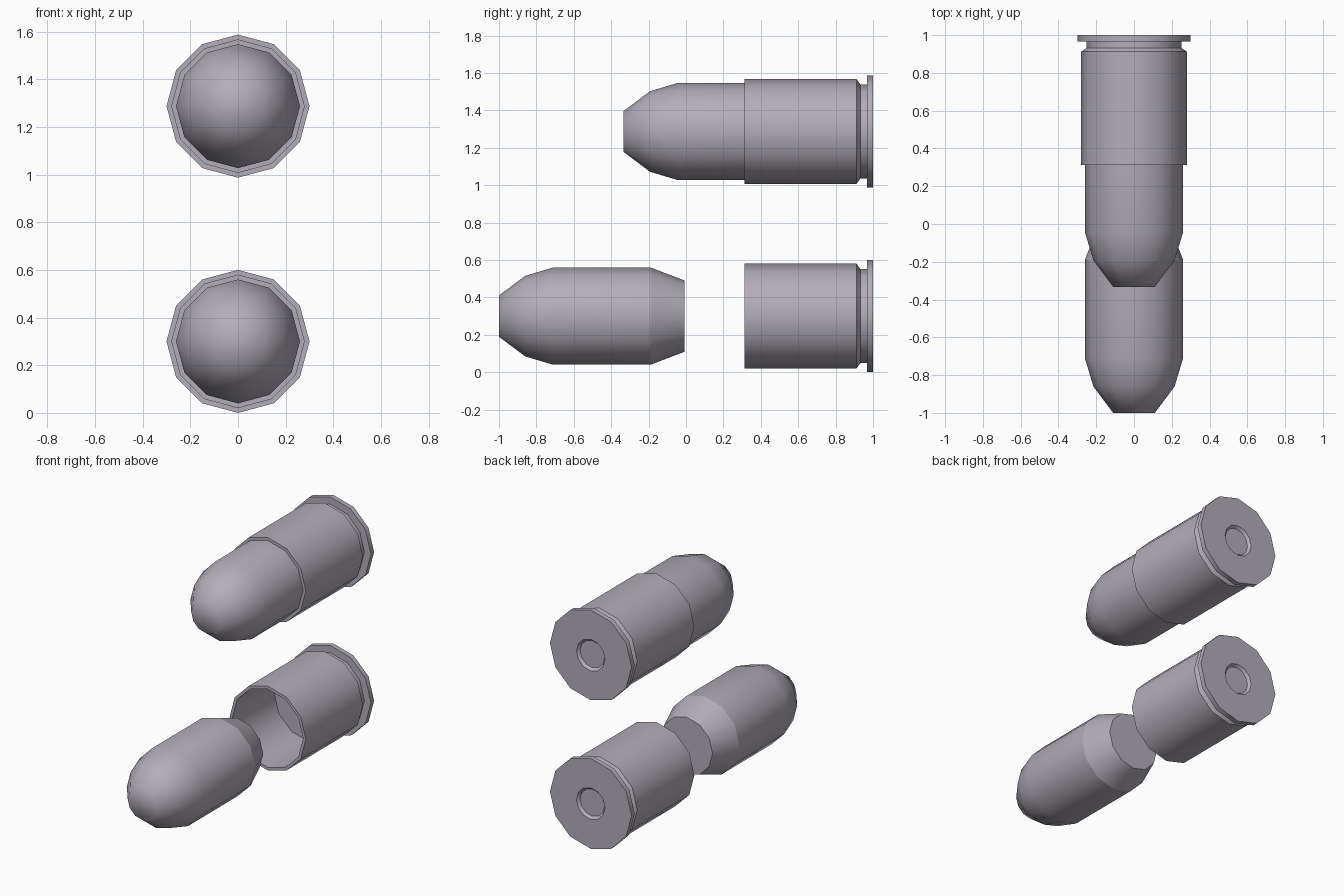
import bpy, bmesh, math

if "Cube" in bpy.data.objects:
    bpy.data.objects.remove(bpy.data.objects["Cube"])

SIDES = 12

metal = bpy.data.materials.new("dull_metal")
metal.diffuse_color = (0.45, 0.42, 0.48, 1)
metal.use_nodes = True
metal.node_tree.nodes["Principled BSDF"].inputs["Base Color"].default_value = metal.diffuse_color


def lathe(name, profile, smooth_rings, z):
    """Spin (y, radius) points about the y axis; cap both ends.
    Rings not listed in smooth_rings get a sharp edge."""
    bm = bmesh.new()
    rings = []
    for y, r in profile:
        rings.append([bm.verts.new((r * math.sin(2 * math.pi * i / SIDES), y,
                                    r * math.cos(2 * math.pi * i / SIDES)))
                      for i in range(SIDES)])
    for a, b in zip(rings, rings[1:]):
        for i in range(SIDES):
            j = (i + 1) % SIDES
            bm.faces.new((a[i], a[j], b[j], b[i]))
    bm.faces.new(rings[0])
    bm.faces.new(rings[-1])
    bmesh.ops.recalc_face_normals(bm, faces=bm.faces)
    for f in bm.faces:
        f.smooth = True
    for k, ring in enumerate(rings):
        if k not in smooth_rings:
            for i in range(SIDES):
                bm.edges.get((ring[i], ring[(i + 1) % SIDES])).smooth = False
    mesh = bpy.data.meshes.new(name)
    bm.to_mesh(mesh)
    bm.free()
    mesh.materials.append(metal)
    obj = bpy.data.objects.new(name, mesh)
    obj.location.z = z
    bpy.context.collection.objects.link(obj)
    return obj


# Tip: rounded nose, straight body, tapered tail (y, radius)
TIP = [(-1, 0.11), (-0.86, 0.215), (-0.71, 0.26), (-0.19, 0.26), (-0.007, 0.19)]

# Casing: inner floor, inner wall, mouth, body, groove, rim, recessed primer
CASE = [(0.75, 0.26), (0.312, 0.26), (0.312, 0.28), (0.912, 0.28),
        (0.932, 0.252), (0.967, 0.252), (0.967, 0.30), (1.0, 0.30),
        (1.0, 0.105), (0.983, 0.09)]

LOW, HIGH = 0.30, 1.287

# Separated round at the bottom
lathe("loose_tip", TIP, {0, 1, 2}, LOW)
lathe("empty_casing", CASE, set(), LOW)

# Assembled round at the top, tip seated in the casing
lathe("seated_tip", [(y + 0.667, r) for y, r in TIP], {0, 1, 2}, HIGH)
lathe("loaded_casing", CASE, set(), HIGH)
